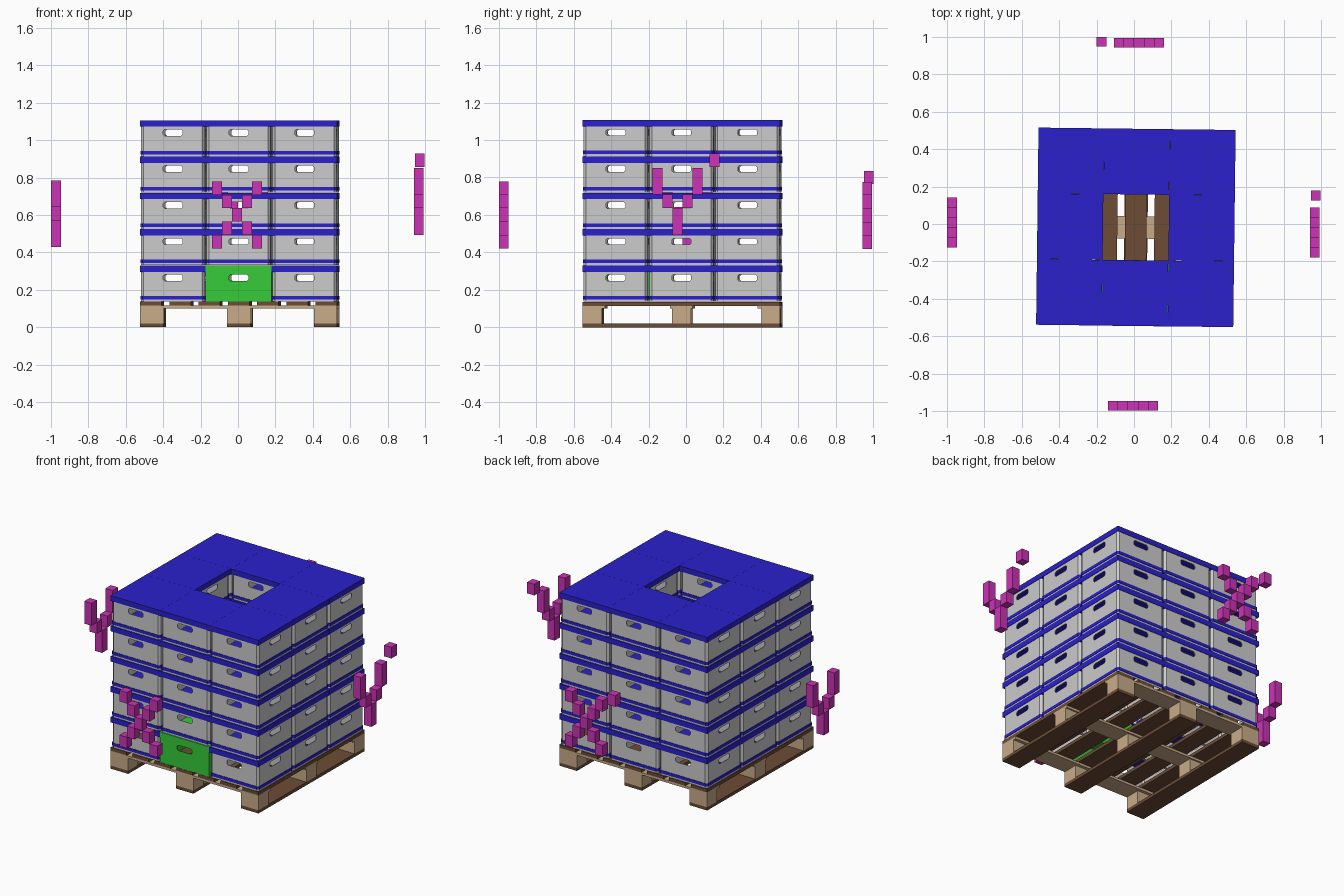
import bpy, bmesh, math
from mathutils import Matrix, Vector

if "Cube" in bpy.data.objects:
    bpy.data.objects.remove(bpy.data.objects["Cube"])


def material(name, rgb):
    m = bpy.data.materials.new(name)
    m.diffuse_color = (*rgb, 1)
    m.use_nodes = True
    m.node_tree.nodes["Principled BSDF"].inputs["Base Color"].default_value = m.diffuse_color
    return m


GREY = material("light_grey", (0.60, 0.60, 0.60))
BLUE = material("blue", (0.024, 0.015, 0.60))
GREEN = material("green", (0.036, 0.60, 0.042))
MAGENTA = material("magenta", (0.60, 0.033, 0.46))
TAN = material("tan_wood", (0.58, 0.41, 0.25))
BROWN = material("brown_wood", (0.15, 0.072, 0.036))

# The whole load stands slightly turned on the floor
BASE = Matrix.Translation((0.01, -0.018, 0)) @ Matrix.Rotation(math.radians(-0.7), 4, 'Z')


def add_object(name, mesh, matrix):
    ob = bpy.data.objects.new(name, mesh)
    bpy.context.collection.objects.link(ob)
    ob.matrix_world = matrix
    return ob


def boxes(name, items, mat, matrix):
    """One object from a list of (centre, size) boxes."""
    bm = bmesh.new()
    for c, s in items:
        bmesh.ops.create_cube(bm, size=1, matrix=Matrix.Translation(c) @ Matrix.Diagonal((*s, 1)))
    me = bpy.data.meshes.new(name)
    bm.to_mesh(me)
    bm.free()
    me.materials.append(mat)
    return add_object(name, me, matrix)


# ---------- pallet ----------
SIDE = 1.054
bx, by = (SIDE - 0.125) / 2, (SIDE - 0.10) / 2
boxes("pallet_bottom_boards", [((i * bx, 0, 0.01), (0.125, SIDE, 0.02)) for i in (-1, 0, 1)], BROWN, BASE)
boxes("pallet_blocks", [((i * bx, j * by, 0.06), (0.125, 0.10, 0.08))
                        for i in (-1, 0, 1) for j in (-1, 0, 1)], TAN, BASE)
sy = (SIDE - 0.12) / 2
boxes("pallet_cross_boards", [((0, j * sy, 0.1075), (SIDE, 0.12, 0.015)) for j in (-1, 0, 1)], TAN, BASE)
dx = (SIDE - 0.115) / 6
boxes("pallet_deck_boards", [((i * dx, 0, 0.1255), (0.115, SIDE, 0.021)) for i in range(-3, 4)], BROWN, BASE)

# ---------- crates ----------
H = 0.194      # crate height, also the stacking pitch
PITCH = 0.3515


def band(bm, half, chamfer, lo, hi, mat, hole=False, top=False):
    """Four walls round a square, with cut corners, optional handle holes and top."""
    w = half - chamfer
    for k in range(4):
        rot = Matrix.Rotation(k * math.pi / 2, 3, 'Z')

        def face(pts):
            f = bm.faces.new([bm.verts.new(rot @ Vector(p)) for p in pts])
            f.material_index = mat

        outer = [(-w, -half, lo), (w, -half, lo), (w, -half, hi), (-w, -half, hi)]
        if hole:
            # eight-sided handle slot
            a, b, c, zc = 0.052, 0.017, 0.008, 0.128
            prof = [(-a, c - b), (c - a, -b), (a - c, -b), (a, c - b),
                    (a, b - c), (a - c, b), (c - a, b), (-a, b - c)]
            o = [(u, -half, zc + v) for u, v in prof]
            for i in range(4):
                j = (i + 1) % 4
                face([outer[i], outer[j], o[2 * j], o[2 * i + 1]])
                face([outer[i], o[2 * i + 1], o[2 * i]])
        else:
            face(outer)
        if chamfer:
            face([(w, -half, lo), (half, -w, lo), (half, -w, hi), (w, -half, hi)])
    if top:
        f = bm.faces.new([bm.verts.new((x * half, y * half, hi))
                          for x, y in ((-1, -1), (1, -1), (1, 1), (-1, 1))])
        f.material_index = mat


def crate_mesh(name, bands, mats):
    bm = bmesh.new()
    for kw in bands:
        part = bmesh.new()
        band(part, **kw)
        bmesh.ops.remove_doubles(part, verts=part.verts, dist=1e-5)
        tmp = bpy.data.meshes.new("part")
        part.to_mesh(tmp)
        part.free()
        bm.from_mesh(tmp)
        bpy.data.meshes.remove(tmp)
    me = bpy.data.meshes.new(name)
    bm.to_mesh(me)
    bm.free()
    for m in mats:
        me.materials.append(m)
    return me


crate = crate_mesh("crate", [
    dict(half=0.171, chamfer=0.013, lo=0.001, hi=0.185, mat=0, hole=True),    # walls
    dict(half=0.1740, chamfer=0.012, lo=0.012, hi=0.031, mat=1),              # foot strip
    dict(half=0.1755, chamfer=0, lo=0.160, hi=H, mat=1, top=True),            # lid
], [GREY, BLUE])
green_crate = crate_mesh("green_crate", [
    dict(half=0.176, chamfer=0, lo=0.001, hi=H, mat=0, hole=True, top=True)], [GREEN])

for layer in range(5):
    for i in (-1, 0, 1):
        for j in (-1, 0, 1):
            if i == 0 and j == 0:
                continue            # open shaft in the middle
            marked = (layer, i, j) == (0, 0, -1)
            ob = add_object("green_crate" if marked else "crate", green_crate if marked else crate,
                            BASE @ Matrix.Translation((i * PITCH, j * PITCH, 0.136 + layer * H)))
            mod = ob.modifiers.new("wall_thickness", 'SOLIDIFY')
            mod.thickness = 0.004
            mod.offset = -1

# ---------- floating direction markers made of small blocks ----------
CROSS = [(i, j) for i in range(-2, 3) for j in range(-2, 3) if abs(i) == abs(j)]
FORK = [(-2, 2), (2, 2), (-2, 1), (2, 1), (-1, 0), (1, 0), (0, -1), (0, -2)]


def marker(name, cells, centre, along_x, extra=None):
    """Blocks on a 5 x 5 grid; extra is one loose block beside them."""
    cx, cy, cz = centre
    pts = [(cx + i * 0.0535 * along_x, cy + i * 0.0535 * (not along_x), cz + j * 0.0715) for i, j in cells]
    if extra:
        pts.append(extra)
    size = (0.054, 0.051, 0.0715) if along_x else (0.051, 0.054, 0.0715)
    boxes(name, [(p, size) for p in pts], MAGENTA, Matrix())


marker("front_marker", CROSS, (-0.006, -0.972, 0.60), True)
marker("back_marker", CROSS, (0.027, 0.968, 0.598), True, (-0.174, 0.9745, 0.80))
marker("left_marker", FORK, (-0.973, 0.008, 0.606), False)
marker("right_marker", FORK, (0.967, -0.045, 0.672), False, (0.971, 0.153, 0.892))
